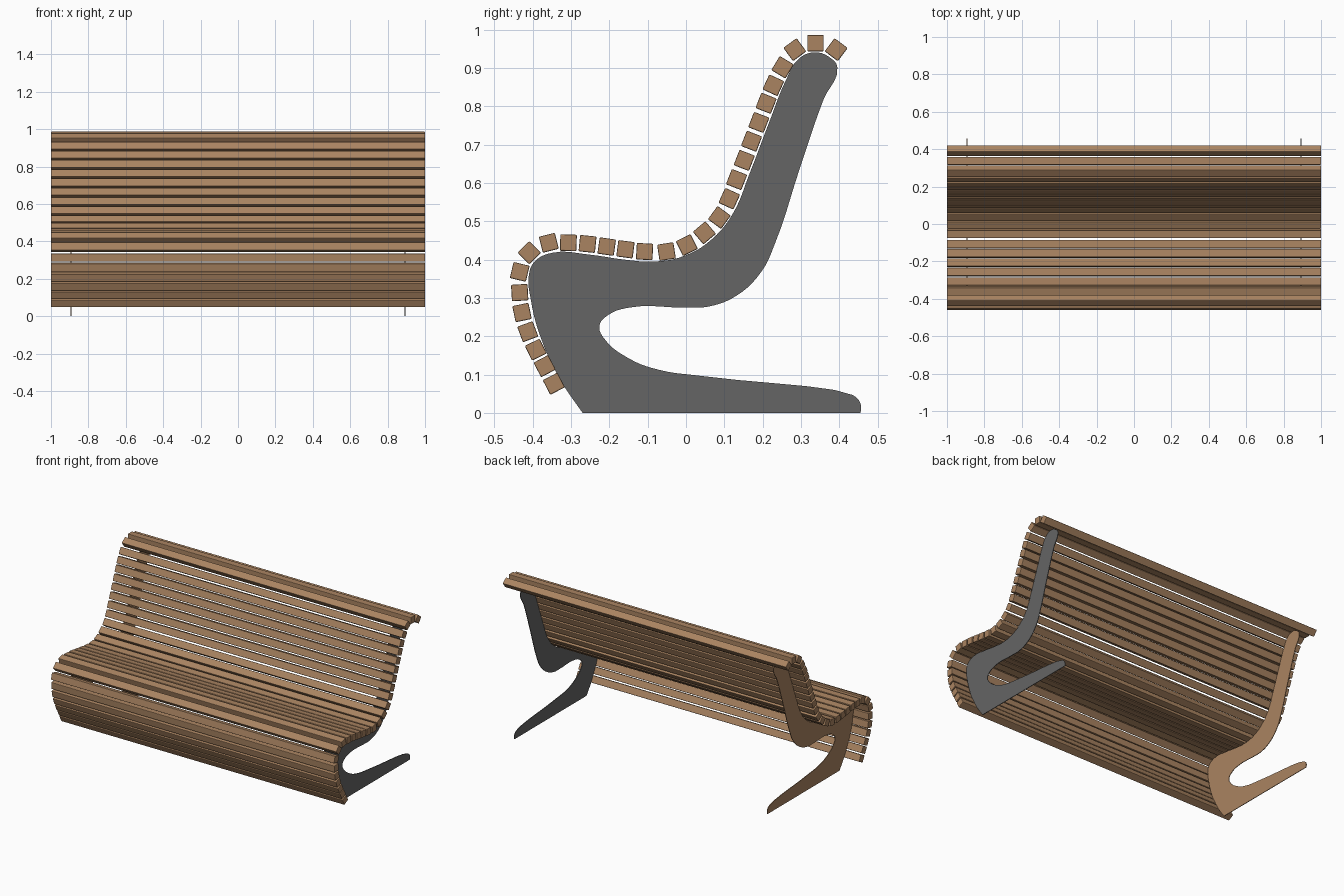
import bpy, math
from mathutils import Vector

if "Cube" in bpy.data.objects:
    bpy.data.objects.remove(bpy.data.objects["Cube"])


def material(name, color):
    m = bpy.data.materials.new(name)
    m.diffuse_color = (*color, 1)
    m.use_nodes = True
    m.node_tree.nodes["Principled BSDF"].inputs["Base Color"].default_value = m.diffuse_color
    return m


wood = material("wood", (0.40, 0.23, 0.12))
grey = material("dark_grey", (0.13, 0.13, 0.13))

# Side plate outline as (y, z): up the front, over the seat and back, then down to the foot
outline = [
    (-.270, 0), (-.325, .081), (-.379, .196), (-.405, .295), (-.410, .361),
    (-.395, .395), (-.348, .418), (-.252, .413), (-.160, .400), (-.082, .395),
    (-.004, .410), (.066, .452), (.121, .518), (.166, .625), (.218, .761),
    (.262, .871), (.293, .923), (.335, .941), (.379, .925), (.395, .902),
    (.359, .818), (.296, .635), (.233, .444), (.197, .369), (.132, .306),
    (.056, .277), (-.004, .275), (-.147, .275), (-.205, .254), (-.226, .227),
    (-.215, .196), (-.147, .141), (-.069, .112), (.035, .097), (.434, .047),
    (.455, .026), (.456, 0)]
corners = {0, len(outline) - 1}


def side_plate(name, x, mat):
    cu = bpy.data.curves.new(name + "_profile", 'CURVE')
    cu.dimensions, cu.fill_mode = '2D', 'BOTH'
    cu.extrude, cu.resolution_u = 0.002, 5
    sp = cu.splines.new('BEZIER')
    sp.bezier_points.add(len(outline) - 1)
    sp.use_cyclic_u = True
    for i, (p, (y, z)) in enumerate(zip(sp.bezier_points, outline)):
        p.co = (y, z, 0)
        kind = 'VECTOR' if i in corners else 'AUTO'
        p.handle_left_type = p.handle_right_type = kind
    ob = bpy.data.objects.new(name, cu)
    bpy.context.collection.objects.link(ob)
    ob.location.x = x
    ob.rotation_euler = (math.pi / 2, 0, math.pi / 2)
    cu.materials.append(mat)
    bpy.ops.object.select_all(action='DESELECT')
    ob.select_set(True)
    bpy.context.view_layer.objects.active = ob
    bpy.ops.object.convert(target='MESH')


side_plate("right_side_plate", 0.893, grey)
side_plate("left_side_plate", -0.893, wood)

# Slat centres (y, z) from the front bottom to the rolled top of the back
slats = [
    (-.345, .076), (-.369, .122), (-.392, .165), (-.413, .212), (-.428, .262),
    (-.434, .314), (-.434, .368), (-.409, .418), (-.358, .444), (-.307, .444),
    (-.257, .441), (-.207, .434), (-.158, .427), (-.108, .421), (-.051, .421),
    (.002, .438), (.048, .470), (.087, .510), (.113, .559), (.132, .609),
    (.152, .659), (.171, .709), (.190, .758), (.209, .808), (.228, .855),
    (.252, .902), (.284, .948), (.338, .965), (.392, .948)]

for i, (y, z) in enumerate(slats):
    # each slat follows the direction between its neighbours
    a = Vector(slats[max(i - 1, 0)])
    b = Vector(slats[min(i + 1, len(slats) - 1)])
    angle = math.atan2(b.y - a.y, b.x - a.x)
    if i == len(slats) - 1:
        angle = math.radians(-37)
    bpy.ops.mesh.primitive_cube_add(size=1, location=(0, y, z), rotation=(angle, 0, 0))
    ob = bpy.context.object
    ob.name = f"slat_{i + 1:02d}"
    ob.scale = (2, 0.043, 0.043)
    bpy.ops.object.transform_apply(location=False, rotation=False, scale=True)
    ob.data.materials.append(wood)
    bev = ob.modifiers.new("soft_edges", 'BEVEL')
    bev.width, bev.segments = 0.003, 2
